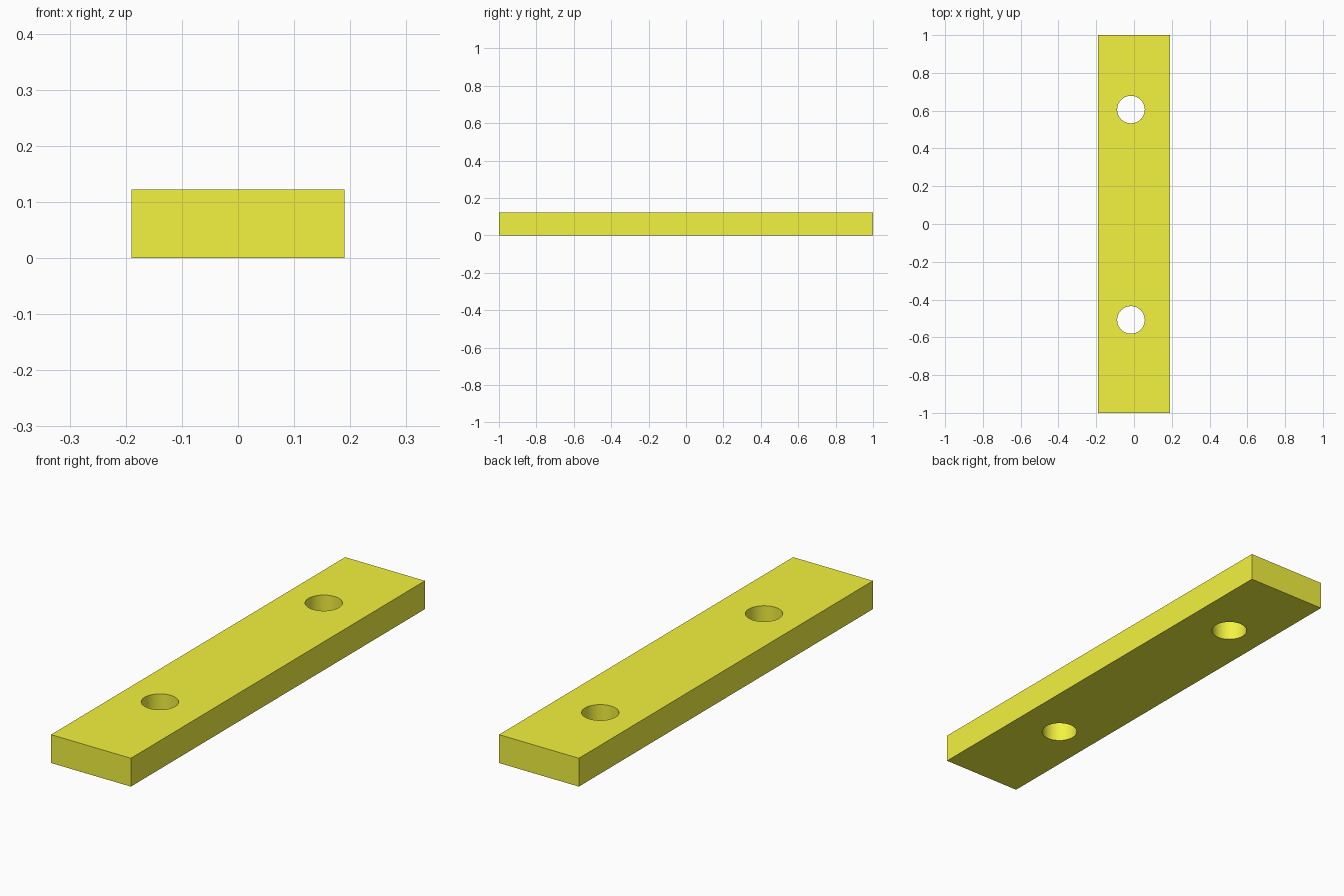
import bpy
from math import radians

if "Cube" in bpy.data.objects:
    bpy.data.objects.remove(bpy.data.objects["Cube"])

WIDTH, LENGTH, HEIGHT = 0.38, 2.0, 0.122
HOLE_X, HOLE_R = -0.016, 0.073

# Rectangular bar resting on the ground
bpy.ops.mesh.primitive_cube_add(size=1, location=(0, 0, HEIGHT / 2))
bar = bpy.context.object
bar.name = "drilled_bar"
bar.scale = (WIDTH, LENGTH, HEIGHT)
bpy.ops.object.transform_apply(location=True, rotation=False, scale=True)

# Bright yellow finish
yellow = bpy.data.materials.new("yellow")
yellow.diffuse_color = (0.90, 0.89, 0.05, 1)
yellow.use_nodes = True
yellow.node_tree.nodes["Principled BSDF"].inputs["Base Color"].default_value = yellow.diffuse_color
bar.data.materials.append(yellow)


def drill(y):
    """Cut one vertical through hole in the bar."""
    bpy.ops.mesh.primitive_cylinder_add(
        vertices=64, radius=HOLE_R, depth=HEIGHT * 3,
        location=(HOLE_X, y, HEIGHT / 2))
    cutter = bpy.context.object
    cutter.name = "hole_cutter"
    cutter.hide_render = True
    cutter.data.materials.append(yellow)
    mod = bar.modifiers.new("hole", 'BOOLEAN')
    mod.operation = 'DIFFERENCE'
    mod.solver = 'EXACT'
    mod.object = cutter
    bpy.context.view_layer.objects.active = bar
    bpy.ops.object.modifier_apply(modifier=mod.name)
    bpy.data.objects.remove(cutter)


# Two bolt holes
for y in (-0.508, 0.606):
    drill(y)

# Smooth hole walls, crisp edges
bpy.ops.object.select_all(action='DESELECT')
bar.select_set(True)
bpy.context.view_layer.objects.active = bar
bpy.ops.object.shade_smooth_by_angle(angle=radians(30))
